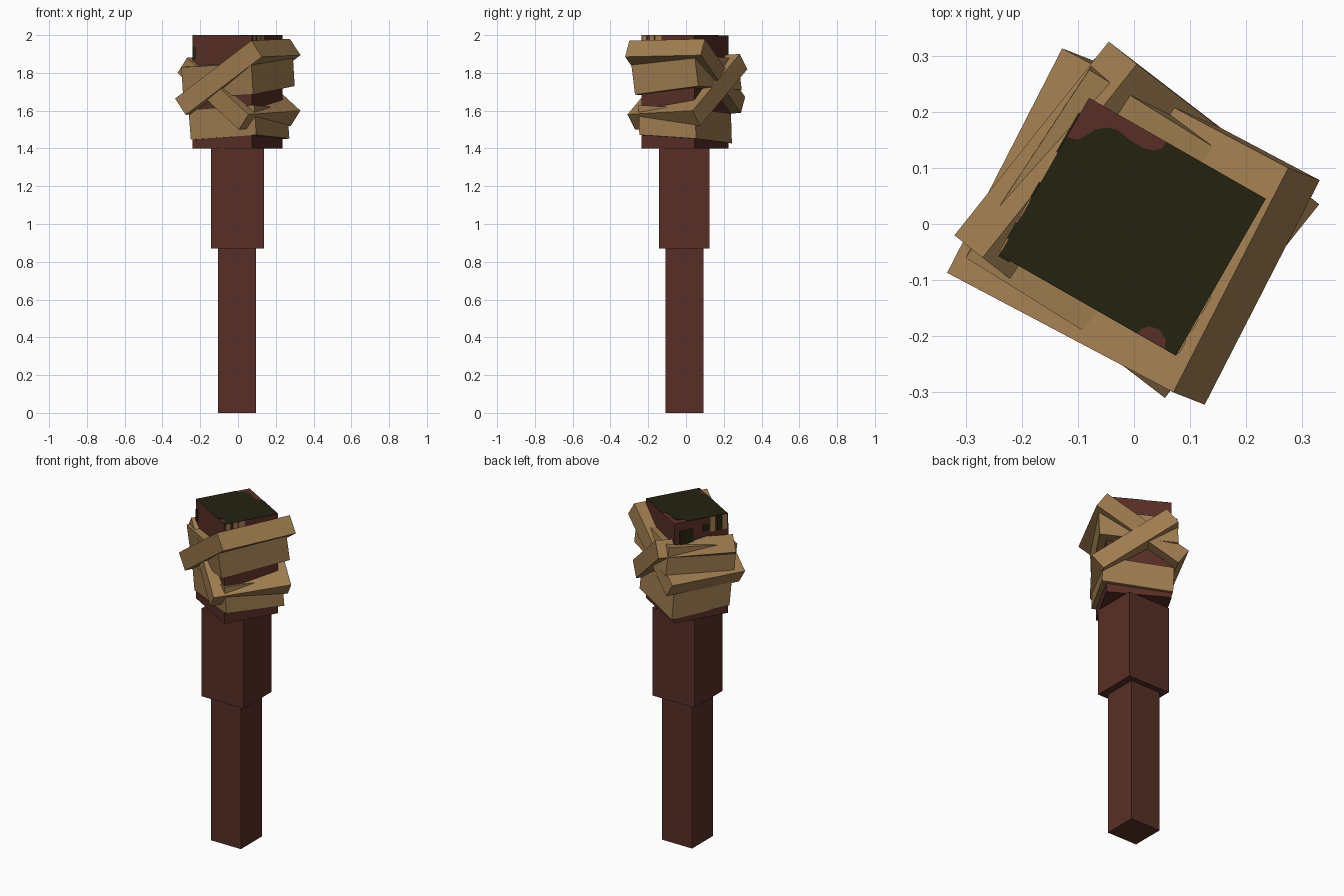
import bpy, bmesh
from mathutils import Vector as V

if "Cube" in bpy.data.objects:
    bpy.data.objects.remove(bpy.data.objects["Cube"])


def material(name, colour):
    m = bpy.data.materials.new(name)
    m.diffuse_color = (*colour, 1)
    m.use_nodes = True
    m.node_tree.nodes["Principled BSDF"].inputs["Base Color"].default_value = m.diffuse_color
    return m


WOOD = material("dark_red_wood", (0.098, 0.028, 0.019))
CLOTH = material("tan_cloth", (0.35, 0.205, 0.08))
CHAR = material("charred_olive", (0.017, 0.016, 0.005))


def finish(name, bm, mat):
    bmesh.ops.recalc_face_normals(bm, faces=bm.faces)
    me = bpy.data.meshes.new(name)
    bm.to_mesh(me)
    bm.free()
    me.materials.append(mat)
    ob = bpy.data.objects.new(name, me)
    bpy.context.collection.objects.link(ob)
    return ob


def prism(name, outline, offset, mat):
    """Extrude a closed outline of 3D points along an offset."""
    bm = bmesh.new()
    face = bm.faces.new([bm.verts.new(p) for p in outline])
    top = bmesh.ops.extrude_face_region(bm, geom=[face], use_keep_orig=True)["geom"]
    moved = [g for g in top if isinstance(g, bmesh.types.BMVert)]
    bmesh.ops.translate(bm, verts=moved, vec=V(offset))
    return finish(name, bm, mat)


def box(name, corner, u, v, w, mat):
    """Box given by one corner and three edge vectors."""
    c, u, v = V(corner), V(u), V(v)
    return prism(name, [c, c + u, c + u + v, c + v], w, mat)


# Shaft in two steps
box("lower_shaft", (-0.105, -0.108, 0), (0.2, 0, 0), (0, 0.2, 0), (0, 0, 0.87), WOOD)
box("upper_shaft", (-0.143, -0.142, 0.87), (0.28, 0, 0), (0, 0.267, 0), (0, 0, 0.53), WOOD)

# Turned square head
west, south, east, north = (V(p) for p in (
    (-0.24, -0.055, 0), (0.075, -0.235, 0), (0.235, 0.045, 0), (-0.08, 0.225, 0)))
prism("head", [p + V((0, 0, 1.4)) for p in (west, south, east, north)], (0, 0, 0.598), WOOD)

# Charred top with ragged edges that leave wood showing
char = [(0.235, 0.045), (0.075, -0.235), (0.055, -0.223), (0.056, -0.205),
        (0.045, -0.188), (0.027, -0.182), (0.012, -0.188), (0.005, -0.195),
        (-0.24, -0.055), (-0.12, 0.155), (-0.1, 0.15), (-0.085, 0.158),
        (-0.07, 0.168), (-0.05, 0.172), (-0.03, 0.168), (-0.005, 0.148),
        (0.015, 0.136), (0.035, 0.131), (0.05, 0.135), (0.058, 0.146)]
prism("charred_top", [(x, y, 1.998) for x, y in char], (0, 0, 0.002), CHAR)


# Small painted marks on the head sides
def mark(name, a, b, f0, f1, z0, z1, mat):
    edge = b - a
    out = V((edge.y, -edge.x, 0)).normalized() * 0.003
    box(name, a + edge * f0 + V((0, 0, z0)), edge * (f1 - f0), (0, 0, z1 - z0), out, mat)


marks = [
    (north, west, 0.1, 0.35, 1.86, 1.95, CHAR),
    (north, west, 0.54, 0.64, 1.92, 1.96, CHAR),
    (north, west, 0.66, 0.76, 1.91, 1.998, CLOTH),
    (north, west, 0.8, 0.9, 1.91, 1.998, CHAR),
    (north, west, 0.9, 0.98, 1.91, 1.998, CLOTH),
    (west, south, 0.0, 0.06, 1.87, 1.94, CHAR),
    (south, east, 0.02, 0.1, 1.96, 1.998, CLOTH),
    (south, east, 0.16, 0.24, 1.96, 1.998, CLOTH),
    (south, east, 0.27, 0.38, 1.96, 1.998, CLOTH),
]
for i, m in enumerate(marks):
    mark(f"head_mark_{i + 1}", *m)

# Cloth wraps: tilted blocks the head pokes through
wraps = {
    "rising_wrap": ((-0.333, -0.087, 1.664), (0.403, -0.213, 0.307),
                    (0.205, 0.4, 0.009), (0.056, -0.022, -0.086)),
    "falling_wrap": ((-0.27, -0.06, 1.88), (0.325, -0.25, -0.3),
                     (0.275, 0.345, 0.02), (-0.05, 0.04, -0.08)),
    "middle_wrap": ((-0.3, -0.06, 1.83), (0.37, -0.23, 0.02),
                    (0.22, 0.335, 0.045), (0.01, 0.02, -0.165)),
    "lower_wrap": ((-0.262, -0.062, 1.605), (0.347, -0.19, 0.025),
                   (0.175, 0.3, -0.02), (0.012, 0.005, -0.158)),
}
for name, (corner, u, v, w) in wraps.items():
    box(name, corner, u, v, w, CLOTH)
